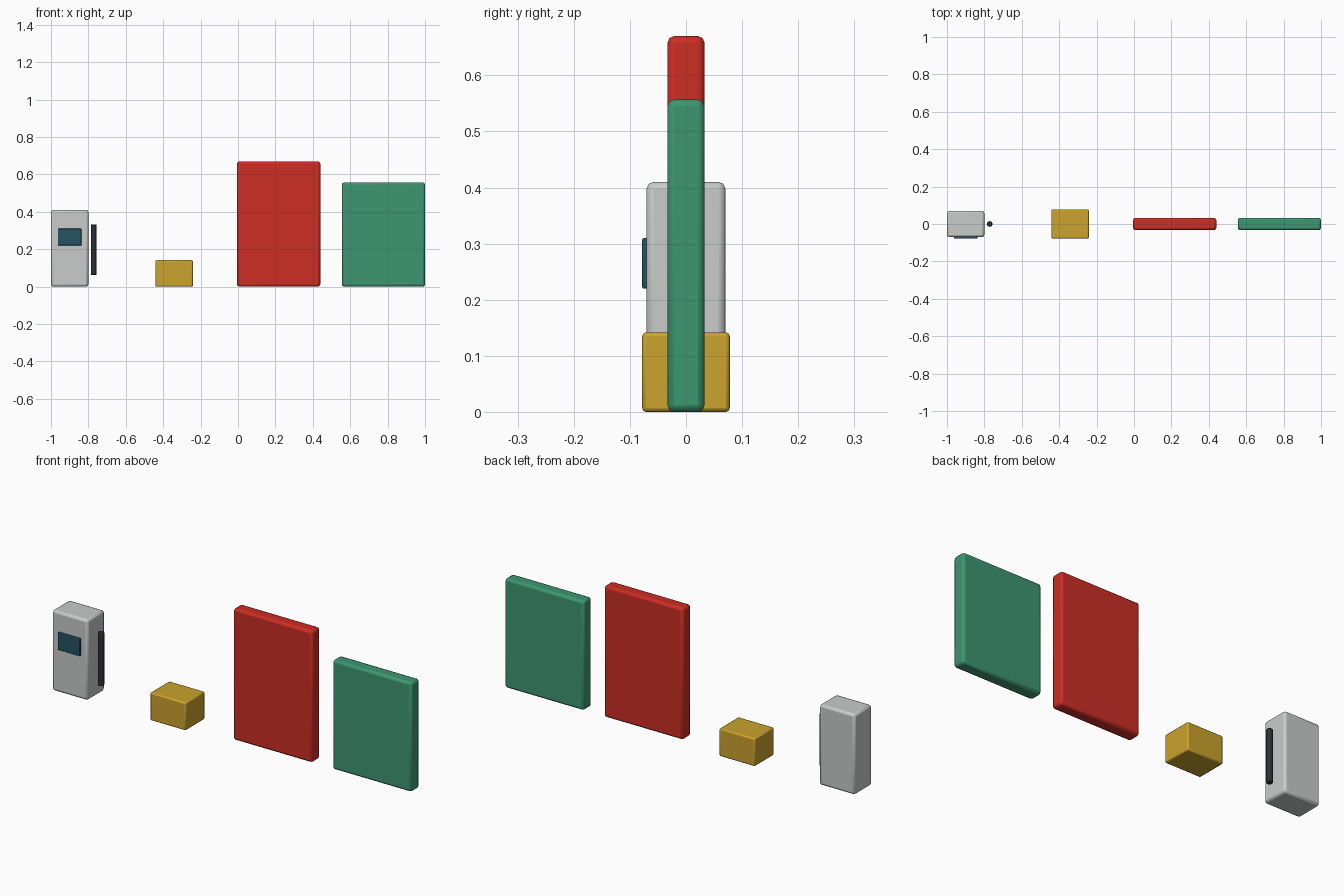
import bpy
from mathutils import Vector

cube = bpy.data.objects.get("Cube")
if cube:
    bpy.data.objects.remove(cube, do_unlink=True)


def material(name, srgb):
    # Convert display colour to linear
    lin = [((c / 255 + 0.055) / 1.055) ** 2.4 for c in srgb]
    m = bpy.data.materials.new(name)
    m.use_nodes = True
    m.diffuse_color = (*lin, 1)
    m.node_tree.nodes["Principled BSDF"].inputs["Base Color"].default_value = (*lin, 1)
    return m


grey = material("light grey", (200, 204, 202))
teal = material("dark teal", (38, 82, 97))
black = material("charcoal", (45, 46, 51))
yellow = material("mustard yellow", (203, 163, 45))
red = material("red", (204, 45, 36))
green = material("green", (61, 150, 113))


def finish(obj, name, mat, bevel, segments=2):
    obj.name = name
    obj.data.materials.append(mat)
    mod = obj.modifiers.new("rounded edges", "BEVEL")
    mod.width = bevel
    mod.segments = segments
    mod.limit_method = "ANGLE"
    bpy.ops.object.shade_smooth_by_angle()


def box(name, low, high, mat, bevel):
    low, high = Vector(low), Vector(high)
    bpy.ops.mesh.primitive_cube_add(size=1, location=(low + high) / 2)
    obj = bpy.context.object
    obj.scale = high - low
    bpy.ops.object.transform_apply(location=False, rotation=False, scale=True)
    finish(obj, name, mat, bevel)


# Dispenser cabinet with its screen
box("cabinet", (-1, -0.07, 0), (-0.8, 0.07, 0.41), grey, 0.012)
box("screen", (-0.963, -0.078, 0.22), (-0.837, -0.066, 0.31), teal, 0.003)

# Upright rod beside the cabinet
bpy.ops.mesh.primitive_cylinder_add(vertices=20, radius=0.015, depth=0.27,
                                    location=(-0.772, 0, 0.197))
finish(bpy.context.object, "side_rod", black, 0.003)

# Low crate
box("crate", (-0.442, -0.078, 0), (-0.241, 0.078, 0.142), yellow, 0.007)

# Two standing panels
box("tall_panel", (-0.005, -0.033, 0), (0.44, 0.033, 0.67), red, 0.012)
box("short_panel", (0.555, -0.033, 0), (1, 0.033, 0.557), green, 0.012)
